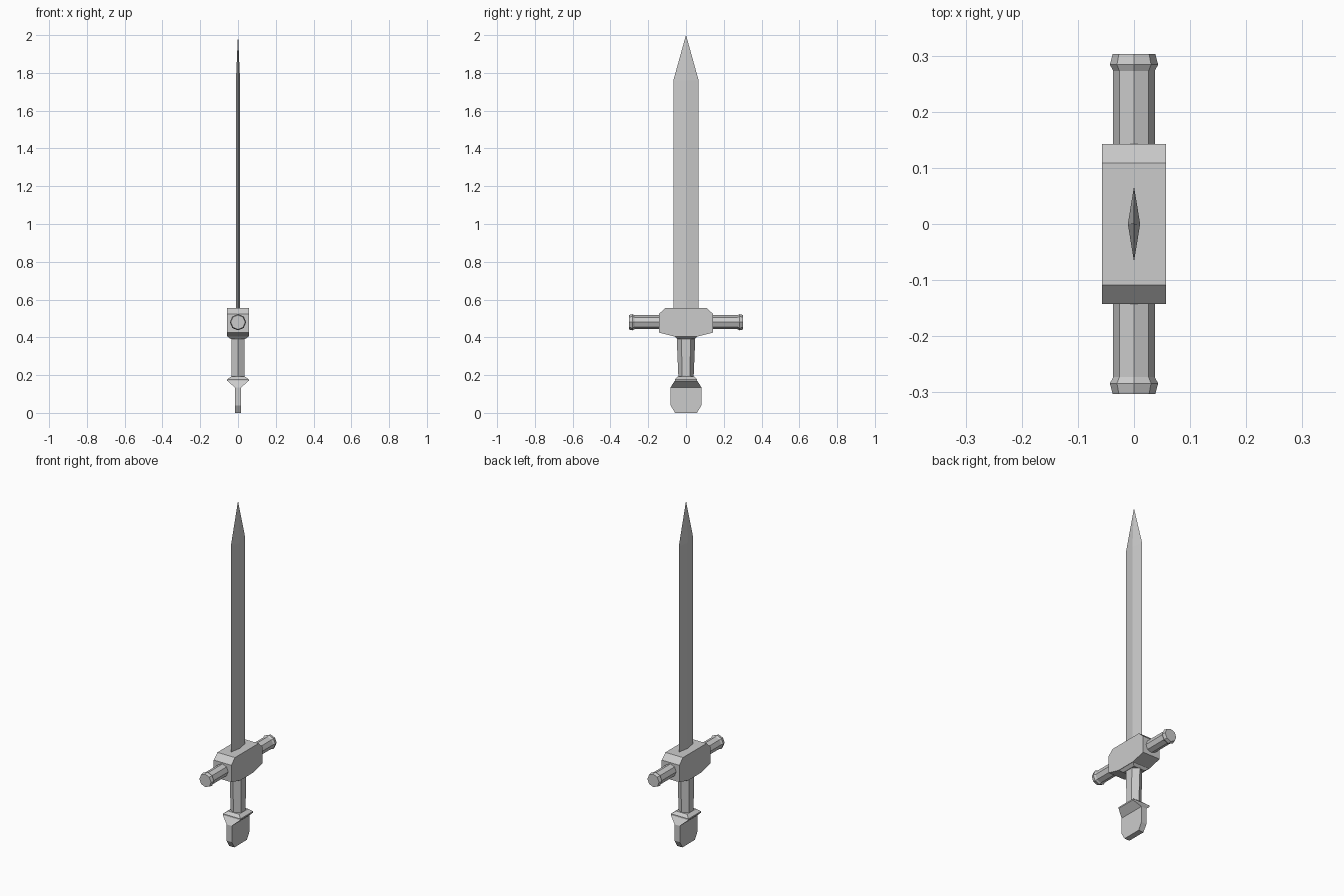
import bpy, bmesh
from math import sin, cos, tau

if "Cube" in bpy.data.objects:
    bpy.data.objects.remove(bpy.data.objects["Cube"])


def loft(name, rings):
    """Skin a list of equally sized point rings and cap both ends."""
    bm = bmesh.new()
    loops = [[bm.verts.new(p) for p in ring] for ring in rings]
    n = len(loops[0])
    for a, b in zip(loops, loops[1:]):
        for i in range(n):
            j = (i + 1) % n
            bm.faces.new((a[i], a[j], b[j], b[i]))
    bm.faces.new(loops[0][::-1])
    bm.faces.new(loops[-1])
    bmesh.ops.remove_doubles(bm, verts=bm.verts, dist=0.0001)
    bmesh.ops.recalc_face_normals(bm, faces=bm.faces)
    mesh = bpy.data.meshes.new(name)
    bm.to_mesh(mesh)
    bm.free()
    obj = bpy.data.objects.new(name, mesh)
    bpy.context.collection.objects.link(obj)
    return obj


def rect(x, y, z):
    return [(-x, -y, z), (x, -y, z), (x, y, z), (-x, y, z)]


def diamond(x, y, z):
    return [(x, 0, z), (0, y, z), (-x, 0, z), (0, -y, z)]


def hexagon(x, y, z):
    return [(0, y, z), (-x, y / 2, z), (-x, -y / 2, z),
            (0, -y, z), (x, -y / 2, z), (x, y / 2, z)]


def octagon(r, y, z=0.48):
    return [(r * cos(tau * i / 8), y, z + r * sin(tau * i / 8)) for i in range(8)]


def slab(name, half_profile, x):
    """Extrude a mirrored (y, z) outline along x."""
    outline = half_profile + [(-y, z) for y, z in reversed(half_profile)]
    return loft(name, [[(s, y, z) for y, z in outline] for s in (-x, x)])


# Blade: flattened diamond section with a pointed tip
loft("blade", [diamond(0.011, 0.067, 0.54), diamond(0.011, 0.067, 1.76),
               diamond(0.0003, 0.0003, 2.0)])

# Guard block with chamfered shoulders
slab("guard_block", [(0.06, 0.404), (0.143, 0.425), (0.143, 0.524), (0.109, 0.556)], 0.057)

# Guard arms: octagonal bars with flared ends
for side, label in ((-1, "left"), (1, "right")):
    loft(f"guard_arm_{label}", [octagon(r, side * y) for r, y in (
        (0.037, 0.13), (0.037, 0.273), (0.043, 0.284), (0.038, 0.303))])

# Collar under the guard
loft("grip_collar", [rect(0.057, 0.06, 0.406), rect(0.038, 0.045, 0.39)])

# Grip: hexagonal, slightly tapered
loft("grip", [hexagon(0.035, 0.04, 0.18), hexagon(0.035, 0.049, 0.395)])

# Pommel collar, flaring out and narrowing to the pommel
loft("pommel_collar", [rect(0.036, 0.042, 0.193), rect(0.057, 0.059, 0.178),
                       rect(0.057, 0.059, 0.17), rect(0.017, 0.082, 0.135)])

# Pommel: flat plate with clipped lower corners
slab("pommel", [(0.058, 0.0), (0.082, 0.04), (0.082, 0.135)], 0.017)
